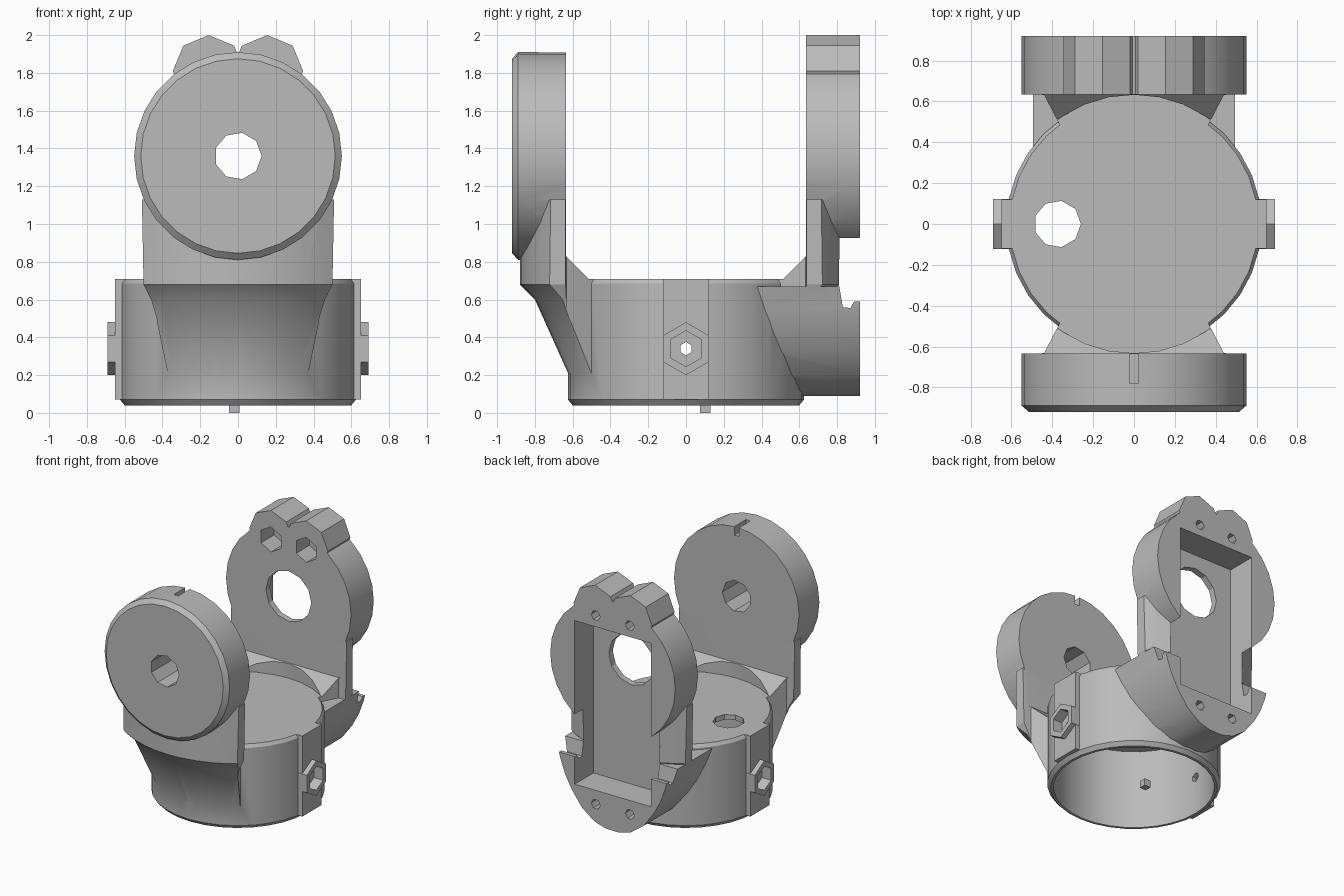
import bpy, bmesh, math

cube = bpy.data.objects.get("Cube")
if cube:
    bpy.data.objects.remove(cube, do_unlink=True)

grey = bpy.data.materials.new("plain grey")
grey.use_nodes = True
GREY = (0.5, 0.5, 0.5, 1)
grey.diffuse_color = GREY
grey.node_tree.nodes["Principled BSDF"].inputs["Base Color"].default_value = GREY

AXES = {"x": lambda u, v, h: (h, u, v),
        "y": lambda u, v, h: (u, h, v),
        "z": lambda u, v, h: (u, v, h)}


def loft(name, axis, sections):
    """Skin matching outlines, given as (height, outline), along an axis."""
    bm = bmesh.new()
    rings = [[bm.verts.new(AXES[axis](u, v, h)) for u, v in pts] for h, pts in sections]
    n = len(rings[0])
    for a, b in zip(rings, rings[1:]):
        for i in range(n):
            j = (i + 1) % n
            bm.faces.new((a[i], a[j], b[j], b[i]))
    bm.faces.new(rings[0])
    bm.faces.new(rings[-1])
    bmesh.ops.recalc_face_normals(bm, faces=bm.faces)
    me = bpy.data.meshes.new(name)
    bm.to_mesh(me)
    bm.free()
    me.materials.append(grey)
    ob = bpy.data.objects.new(name, me)
    bpy.context.collection.objects.link(ob)
    return ob


def prism(name, axis, lo, hi, pts):
    return loft(name, axis, [(lo, pts), (hi, pts)])


def ring(u, v, r, n, turn=0.0):
    return [(u + r * math.cos(turn + math.tau * i / n),
             v + r * math.sin(turn + math.tau * i / n)) for i in range(n)]


def rect(u0, u1, v0, v1):
    return [(u0, v0), (u1, v0), (u1, v1), (u0, v1)]


def mirrored(pts):
    """Close a right-hand outline with its reflection."""
    return pts + [(-u, v) for u, v in reversed(pts)]


def combine(body, part, operation):
    mod = body.modifiers.new(part.name, "BOOLEAN")
    mod.operation, mod.object, mod.solver = operation, part, "EXACT"
    bpy.context.view_layer.objects.active = body
    bpy.ops.object.modifier_apply(modifier=mod.name)
    bpy.data.objects.remove(part, do_unlink=True)


AXLE = 1.36          # height of both upright discs
R = 0.55             # disc radius
UP = math.pi / 2

# Round base cup with a bevelled foot and a softened top edge
body = loft("yoke_body", "z", [(0.04, ring(0, 0, 0.60, 32)),
                               (0.07, ring(0, 0, 0.625, 32)),
                               (0.685, ring(0, 0, 0.625, 32)),
                               (0.715, ring(0, 0, 0.605, 32))])
adds, cuts = [], []

for s in (-1, 1):
    # Side pads, hexagonal bosses, nut pockets and screw holes
    adds.append(prism("side_pad", "x", s * 0.5, s * 0.65, rect(-0.12, 0.12, 0.07, 0.71)))
    adds.append(prism("hex_boss", "x", s * 0.6, s * 0.69, ring(0, 0.34, 0.14, 6, UP)))
    cuts.append(prism("nut_pocket", "x", s * 0.61, s * 0.8, ring(0, 0.34, 0.095, 6, UP)))
    cuts.append(prism("side_hole", "x", s * 0.5, s * 0.8, ring(0, 0.34, 0.035, 6, UP)))

    # Arm web: a flared round shoulder trimmed to the arm's outline
    web = loft("arm_web", "z", [(z, ring(0, 0, r, 48)) for z, r in
                                ((0.15, 0.6), (0.2, 0.62), (0.6, 0.80),
                                 (0.68, 0.88), (1.13, 0.88))])
    foot = [(0.39, 0.17), (0.43, 0.5)] if s < 0 else [(0.44, 0.55)]
    combine(web, prism("web_trim", "y", s * 0.3, s * 1.0, mirrored(
        foot + [(0.46, 0.6), (0.5, 0.68), (0.51, 1.2)])), "INTERSECT")
    combine(web, prism("web_plan", "z", 0, 1.3, mirrored(
        [(0.33, s * 0.42), (0.44, s * 0.632), (0.53, s * 0.64), (0.53, s * 1.1)])), "INTERSECT")
    adds.append(web)

# Bevelled front disc
adds.append(loft("front_disc", "y", [(-0.92, ring(0, AXLE, 0.515, 28)),
                                     (-0.89, ring(0, AXLE, R, 28)),
                                     (-0.635, ring(0, AXLE, R, 28))]))

# Back disc, two lugs and a rounded block below
adds.append(prism("back_disc", "y", 0.635, 0.92, ring(0, AXLE, R, 28)))
for s in (-1, 1):
    adds.append(prism("top_lug", "y", 0.635, 0.92, ring(s * 0.155, 1.81, 0.19, 8, UP)))
adds.append(prism("back_block", "y", 0.3, 0.92, mirrored(
    [(0.06, 0.09), (0.16, 0.12), (0.27, 0.2), (0.36, 0.32), (0.42, 0.43),
     (0.46, 0.54), (0.495, 0.67)])))

# Clearance between the arms, with sloped feet and a round floor
cuts += [
    prism("arm_gap", "x", -1, 1, mirrored([(0.515, 0.71), (0.635, 0.83), (0.635, 1.2)])),
    prism("floor_sweep", "z", 0.71, 1.2, ring(0, 0, 0.633, 32)),
]

# Openings: cup, roof hole, axle holes, slot, motor bay and side notch
cuts += [
    prism("cup_bore", "z", -0.1, 0.67, ring(0, 0, 0.58, 32)),
    prism("roof_hole", "z", 0.5, 1, ring(-0.375, 0, 0.115, 9)),
    prism("front_axle_hole", "y", -1, -0.55, ring(0, AXLE, 0.125, 9)),
    prism("back_axle_hole", "y", 0.55, 1, ring(0, AXLE, 0.2, 12)),
    prism("index_slot", "y", -0.78, -0.6, rect(-0.02, 0.02, 1.84, 2)),
    prism("motor_bay", "y", 0.685, 1, rect(-0.335, 0.335, 0.37, 1.67)),
    prism("notch", "x", -1, 1, [(1, 1.01), (0.92, 0.93), (0.81, 0.81), (0.81, 0.68),
                                (0.83, 0.56), (0.87, 0.555), (0.89, 0.59), (1, 0.59)]),
]

# Mounting screw holes, with nut pockets in the lugs
for s in (-1, 1):
    for z in (0.26, 1.76):
        cuts.append(prism("screw_hole", "y", 0.6, 1, ring(s * 0.15, z, 0.04, 6)))
    cuts.append(prism("lug_pocket", "y", 0.6, 0.8, ring(s * 0.155, 1.77, 0.1, 6, UP)))

for part in adds:
    combine(body, part, "UNION")
for part in cuts:
    combine(body, part, "DIFFERENCE")

# Small loose block under the cup
prism("loose_block", "z", 0, 0.055, rect(-0.047, 0.008, 0.075, 0.13))

bpy.ops.object.select_all(action="DESELECT")
body.select_set(True)
bpy.context.view_layer.objects.active = body
bpy.ops.object.shade_smooth_by_angle(angle=math.radians(25))
